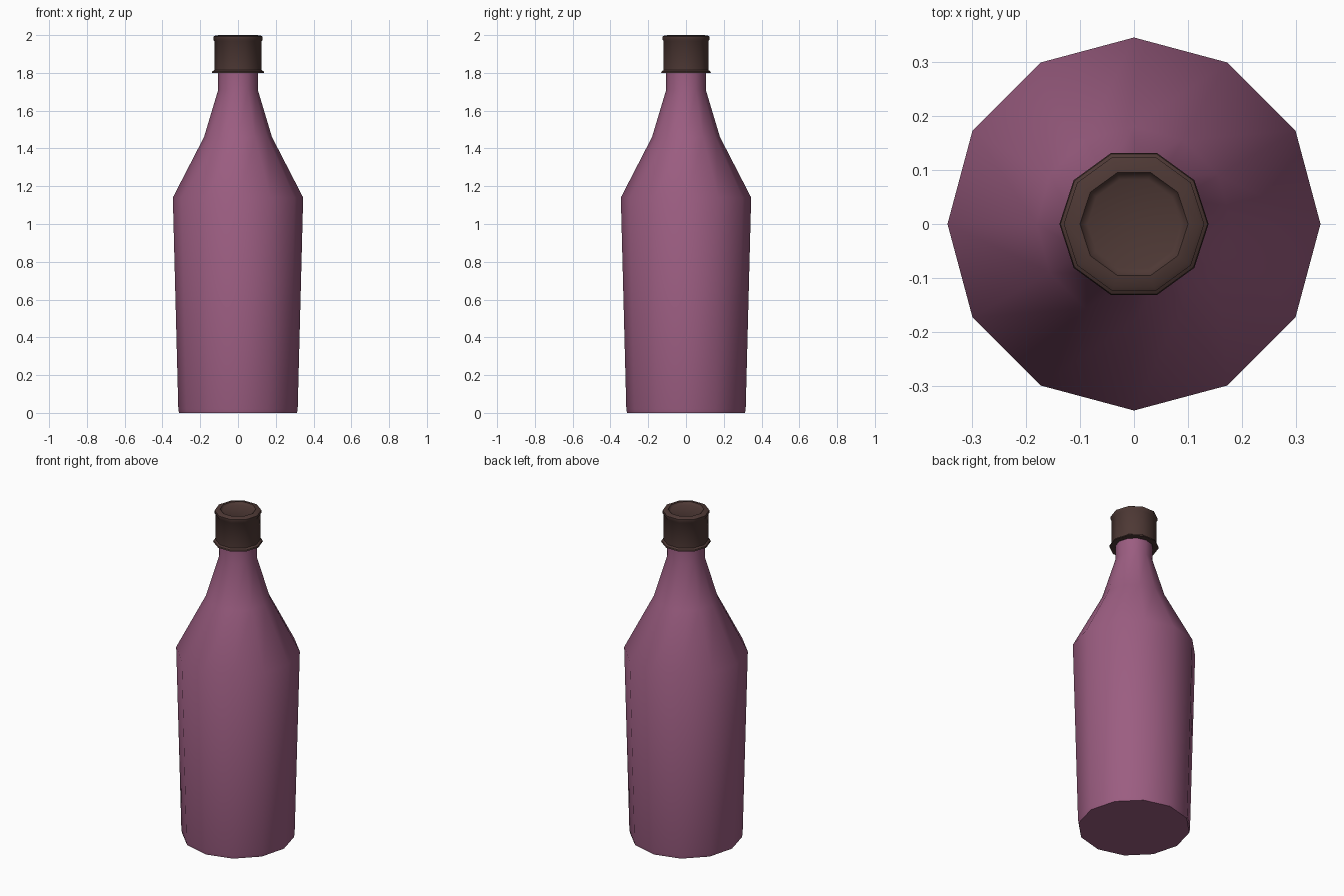
import bpy, bmesh, math

if "Cube" in bpy.data.objects:
    bpy.data.objects.remove(bpy.data.objects["Cube"])


def material(name, rgb):
    m = bpy.data.materials.new(name)
    m.diffuse_color = (*rgb, 1)
    m.use_nodes = True
    m.node_tree.nodes["Principled BSDF"].inputs["Base Color"].default_value = m.diffuse_color
    return m


def lathe(name, profile, sides, mat, angle):
    """Revolve (radius, z) points around z, closing both ends with n-gons."""
    bm = bmesh.new()
    rings = []
    for r, z in profile:
        rings.append([bm.verts.new((r * math.cos(2 * math.pi * i / sides),
                                    r * math.sin(2 * math.pi * i / sides), z))
                      for i in range(sides)])
    for a, b in zip(rings, rings[1:]):
        for i in range(sides):
            j = (i + 1) % sides
            bm.faces.new((a[i], a[j], b[j], b[i]))
    bm.faces.new(rings[0][::-1])
    bm.faces.new(rings[-1])
    bmesh.ops.recalc_face_normals(bm, faces=bm.faces)
    mesh = bpy.data.meshes.new(name)
    bm.to_mesh(mesh)
    bm.free()
    mesh.materials.append(mat)
    ob = bpy.data.objects.new(name, mesh)
    bpy.context.collection.objects.link(ob)
    bpy.ops.object.select_all(action='DESELECT')
    ob.select_set(True)
    bpy.context.view_layer.objects.active = ob
    bpy.ops.object.shade_smooth_by_angle(angle=math.radians(angle))
    return ob


glass = material("purple_glass", (0.33, 0.11, 0.22))
brown = material("brown_cap", (0.075, 0.04, 0.035))

# Twelve-sided bottle: foot, body, shoulder, neck
lathe("bottle_body", [(0.312, 0), (0.316, 0.02), (0.345, 1.14), (0.18, 1.46),
                      (0.105, 1.71), (0.105, 1.83)], 12, glass, 60)

# Ten-sided cap: flared skirt, wall, top bead and shallow dished top
lathe("bottle_cap", [(0.112, 1.80), (0.138, 1.80), (0.136, 1.808), (0.125, 1.815),
                     (0.125, 1.968), (0.130, 1.975), (0.130, 1.992), (0.122, 1.997),
                     (0.100, 2.0), (0.095, 1.992), (0.086, 1.988)], 10, brown, 40)
